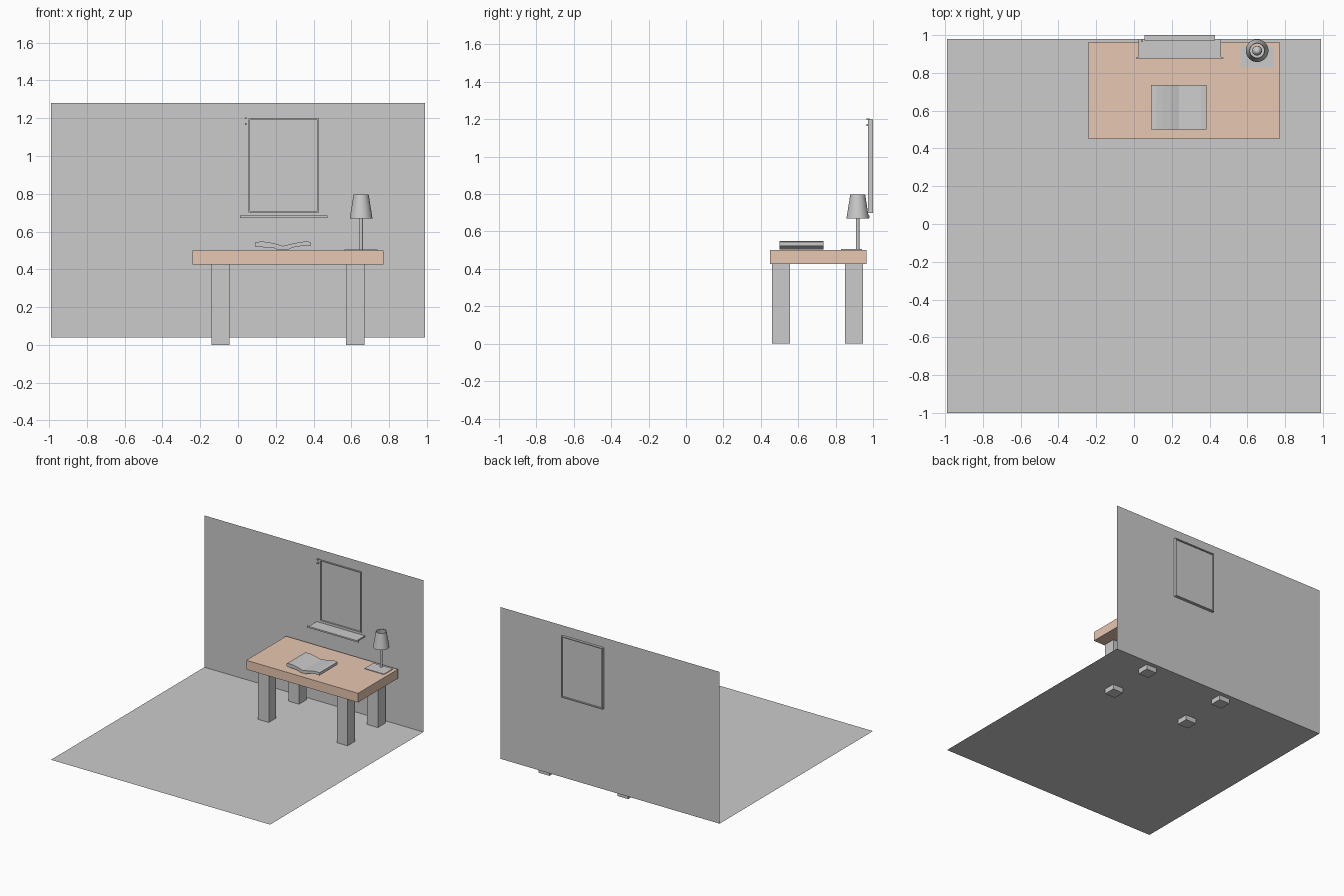
import bpy
import bmesh

if "Cube" in bpy.data.objects:
    bpy.data.objects.remove(bpy.data.objects["Cube"])


def material(name, rgb):
    m = bpy.data.materials.new(name)
    m.use_nodes = True
    m.diffuse_color = (*rgb, 1)
    m.node_tree.nodes["Principled BSDF"].inputs["Base Color"].default_value = (*rgb, 1)
    return m


grey = material("plain grey", (0.6, 0.6, 0.6))
wood = material("light wood", (0.8, 0.57, 0.44))


def finish(name, bm, mat=grey):
    mesh = bpy.data.meshes.new(name)
    bm.to_mesh(mesh)
    bm.free()
    mesh.materials.append(mat)
    ob = bpy.data.objects.new(name, mesh)
    bpy.context.collection.objects.link(ob)
    return ob


def box(name, x, y, z, mat=grey):
    bm = bmesh.new()
    bmesh.ops.create_cube(bm, size=1)
    for v in bm.verts:
        v.co = [lo if c < 0 else hi for c, (lo, hi) in zip(v.co, (x, y, z))]
    return finish(name, bm, mat)


def prism(name, points, direction):
    """Extrude a closed polygon along a direction."""
    bm = bmesh.new()
    face = bm.faces.new([bm.verts.new(p) for p in points])
    out = bmesh.ops.extrude_face_region(bm, geom=[face])
    bmesh.ops.translate(bm, vec=direction, verts=[g for g in out["geom"] if isinstance(g, bmesh.types.BMVert)])
    bmesh.ops.recalc_face_normals(bm, faces=bm.faces)
    return finish(name, bm)


def sheet(name, points):
    bm = bmesh.new()
    bm.faces.new([bm.verts.new(p) for p in points])
    return finish(name, bm)


def rect(x, z, y):
    return [(x[0], y, z[0]), (x[1], y, z[0]), (x[1], y, z[1]), (x[0], y, z[1])]


def bridge(name, loops, close=False):
    """Skin quads between successive rectangular loops."""
    bm = bmesh.new()
    rings = [[bm.verts.new(p) for p in loop] for loop in loops]
    pairs = list(zip(rings, rings[1:]))
    if close:
        pairs.append((rings[-1], rings[0]))
    for a, b in pairs:
        for i in range(len(a)):
            j = (i + 1) % len(a)
            bm.faces.new((a[i], a[j], b[j], b[i]))
    bmesh.ops.recalc_face_normals(bm, faces=bm.faces)
    return finish(name, bm)


# Room: floor sheet and back wall with a window opening
W, FLOOR, BACK = 0.99, 0.04, 0.98
opening = ((0.055, 0.43), (0.7, 1.2))
casing = ((0.03, 0.46), (0.68, 1.23))
sheet("floor", [(-W, -1, FLOOR), (W, -1, FLOOR), (W, BACK, FLOOR), (-W, BACK, FLOOR)])
bridge("wall", [rect((-W, W), (FLOOR, 1.28), BACK), rect(*casing, BACK)])

# Window: flush casing, sash, pane, sill and hinges
bridge("window_casing", [rect(*casing, BACK), rect(*opening, BACK)])
(x0, x1), (z0, z1) = opening
inner = ((x0 + 0.008, x1 - 0.008), (z0 + 0.008, z1 - 0.008))
bridge("window_sash", [rect(*opening, 0.972), rect(*opening, 1.0),
                       rect(*inner, 1.0), rect(*inner, 0.972)], close=True)
box("window_pane", inner[0], (0.985, 0.989), inner[1])
prism("window_sill", [(0.025, BACK, 0.673), (0.025, 0.886, 0.673), (0.01, 0.882, 0.673), (0.01, 0.876, 0.673),
                      (0.475, 0.876, 0.673), (0.475, 0.882, 0.673), (0.46, 0.886, 0.673), (0.46, BACK, 0.673)],
      (0, 0, 0.012))
for i, z in enumerate((1.17, 1.2)):
    box(f"window_hinge_{i + 1}", (0.036, 0.046), (0.964, BACK), (z - 0.005, z + 0.005))

# Table
box("table_top", (-0.24, 0.77), (0.45, 0.965), (0.425, 0.5), wood)
for side, x in (("right", -0.14), ("left", 0.573)):
    for end, y in (("front", 0.46), ("back", 0.85)):
        box(f"table_leg_{end}_{side}", (x, x + 0.096), (y, y + 0.096), (0, 0.427))

# Open book
page = [(0.09, 0.542), (0.12, 0.548), (0.15, 0.545), (0.19, 0.538), (0.237, 0.524),
        (0.285, 0.535), (0.32, 0.542), (0.355, 0.548), (0.385, 0.545),
        (0.385, 0.523), (0.35, 0.526), (0.29, 0.516), (0.265, 0.503), (0.21, 0.503),
        (0.19, 0.514), (0.13, 0.517), (0.09, 0.522)]
prism("open_book", [(x, 0.5, z) for x, z in page], (0, 0.235, 0))


# Lamp
def lathe(name, profile, segments=32):
    bm = bmesh.new()
    verts = [bm.verts.new((r, 0, z)) for r, z in profile]
    edges = [bm.edges.new(p) for p in zip(verts, verts[1:])]
    bmesh.ops.spin(bm, geom=verts + edges, cent=(0, 0, 0), axis=(0, 0, 1),
                   angle=6.2831853, steps=segments)
    bmesh.ops.remove_doubles(bm, verts=bm.verts, dist=0.0001)
    bmesh.ops.recalc_face_normals(bm, faces=bm.faces)
    ob = finish(name, bm)
    ob.location = (0.652, 0.918, 0)
    bpy.ops.object.select_all(action="DESELECT")
    ob.select_set(True)
    bpy.context.view_layer.objects.active = ob
    bpy.ops.object.shade_smooth_by_angle()
    return ob


box("lamp_base", (0.565, 0.74), (0.828, 0.942), (0.5, 0.505))
lathe("lamp_pole", [(0, 0.504), (0.009, 0.504), (0.009, 0.7), (0, 0.7)])
lathe("lamp_shade", [(0.06, 0.67), (0.04, 0.797), (0.037, 0.797), (0.057, 0.67), (0.06, 0.67)])
lathe("lamp_bulb", [(0, 0.69), (0.012, 0.695), (0.026, 0.72), (0.024, 0.738), (0.012, 0.752), (0, 0.756)], 16)
